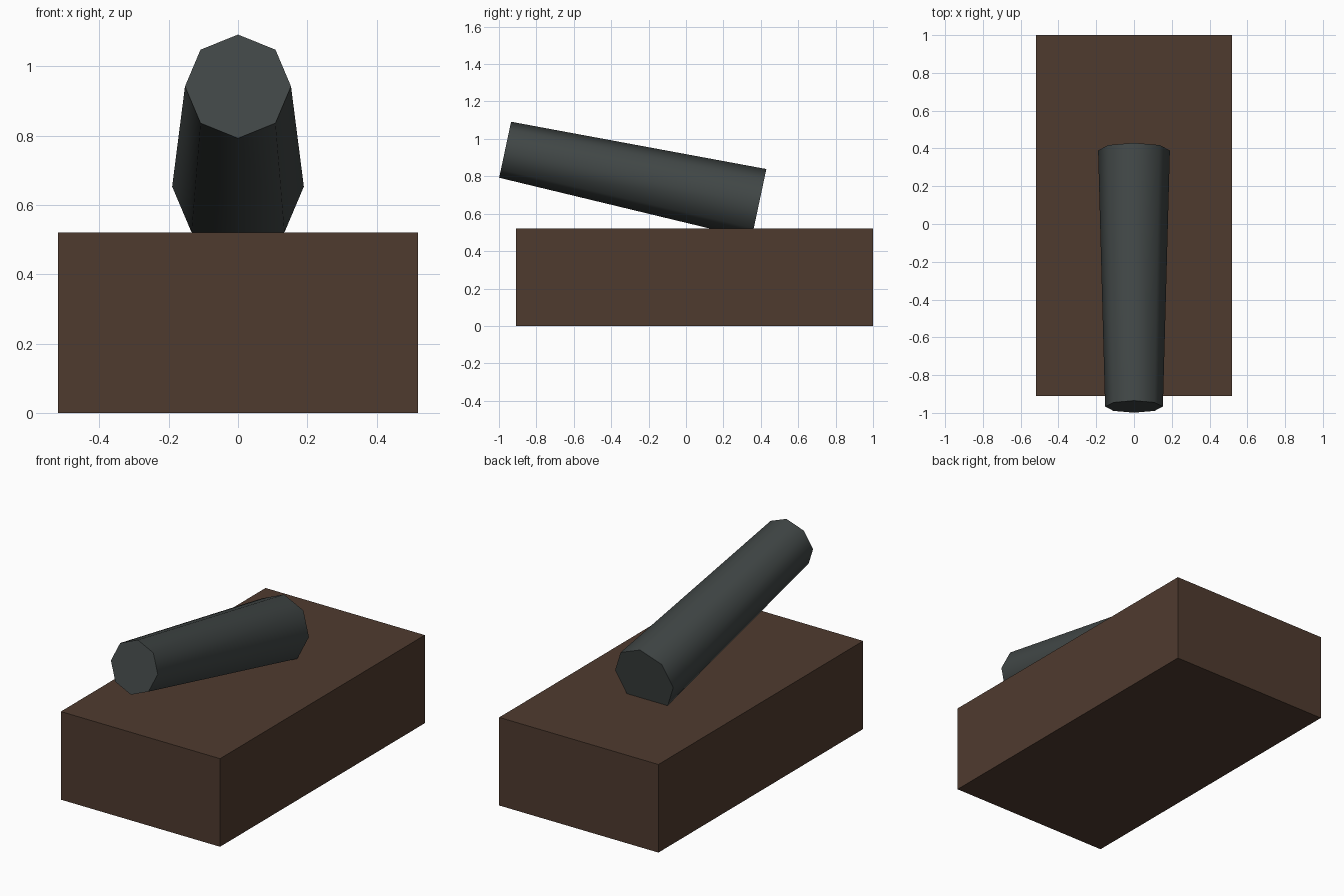
import bpy
import math
from mathutils import Vector

default = bpy.data.objects.get("Cube")
if default:
    bpy.data.objects.remove(default, do_unlink=True)


def make_material(name, color):
    mat = bpy.data.materials.new(name)
    mat.use_nodes = True
    mat.diffuse_color = color
    mat.node_tree.nodes["Principled BSDF"].inputs["Base Color"].default_value = color
    return mat


brown = make_material("dark_brown_wood", (0.078, 0.043, 0.028, 1))
grey = make_material("dark_grey_metal", (0.053, 0.063, 0.062, 1))

# Rectangular block base
bpy.ops.mesh.primitive_cube_add(size=1, location=(0, 0.045, 0.26))
base = bpy.context.object
base.name = "base_block"
base.scale = (1.04, 1.91, 0.52)
bpy.ops.object.transform_apply(location=False, rotation=False, scale=True)
base.data.materials.append(brown)

# Tapered eight-sided barrel, tilted upward to the front
rear = Vector((0, 0.39, 0.653))
muzzle = Vector((0, -0.967, 0.942))
axis = muzzle - rear
tilt = math.atan2(-axis.y, axis.z)
bpy.ops.mesh.primitive_cone_add(
    vertices=8, radius1=0.19, radius2=0.153, depth=axis.length,
    location=(rear + muzzle) / 2, rotation=(tilt, 0, 0))
barrel = bpy.context.object
barrel.name = "barrel"
barrel.data.materials.append(grey)
bpy.ops.object.shade_smooth_by_angle(angle=math.radians(60))
